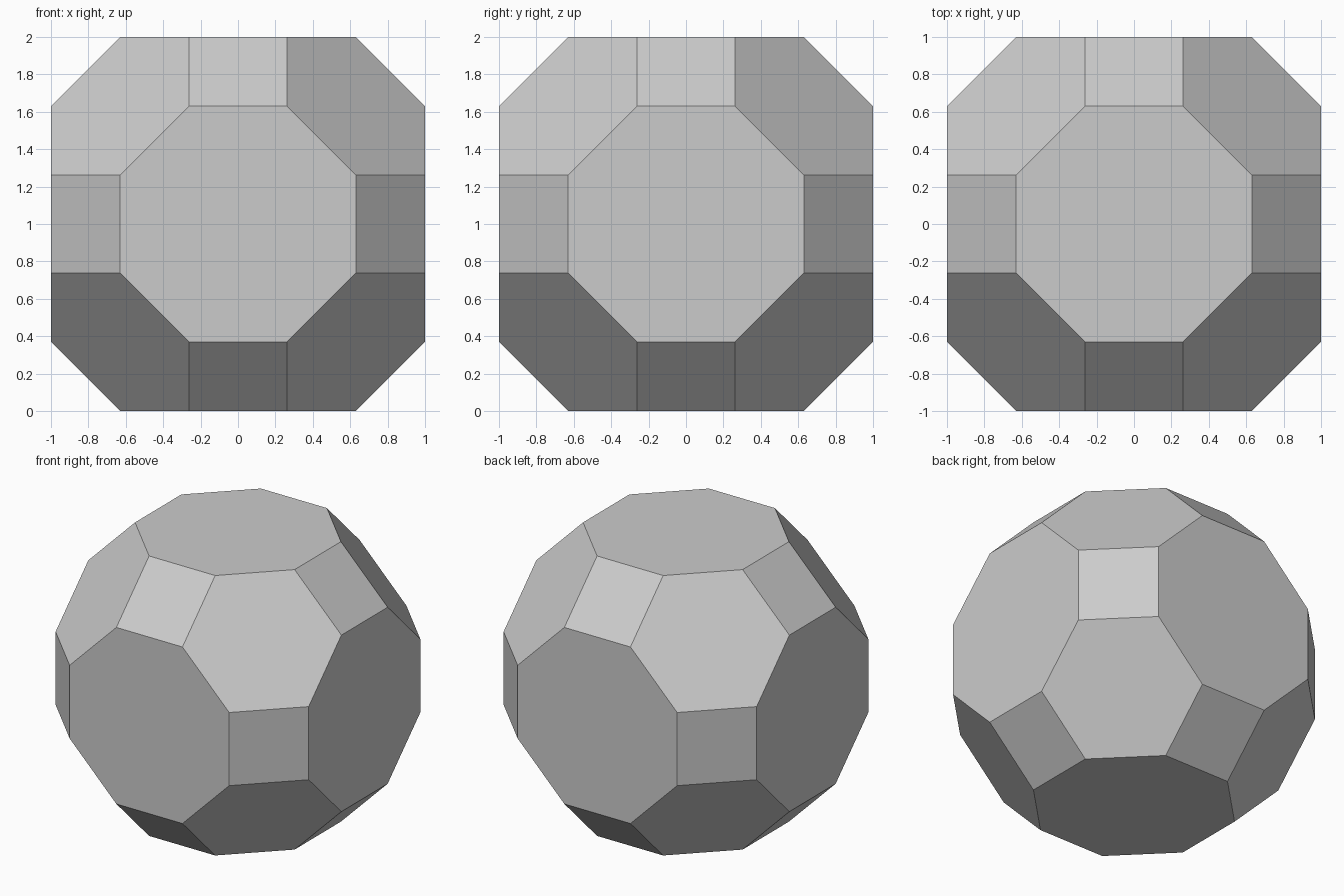
import bpy
import bmesh
import math

if "Cube" in bpy.data.objects:
    bpy.data.objects.remove(bpy.data.objects["Cube"])

# Edge proportions of a truncated cuboctahedron, scaled to a half-width of 1
r2 = math.sqrt(2)
k = 1 / (1 + 2 * r2)
a, b, c = k, (1 + r2) * k, 1.0

# Corners: every ordering and sign of (a, b, c), lifted to stand on the ground
bm = bmesh.new()
orders = [(a, b, c), (a, c, b), (b, a, c), (b, c, a), (c, a, b), (c, b, a)]
signs = (-1, 1)
for x, y, z in orders:
    for sx in signs:
        for sy in signs:
            for sz in signs:
                bm.verts.new((sx * x, sy * y, sz * z + 1))

# Skin the corners and merge coplanar triangles into squares, hexagons, octagons
bmesh.ops.convex_hull(bm, input=bm.verts[:])
bmesh.ops.dissolve_limit(bm, angle_limit=math.radians(1),
                         verts=bm.verts[:], edges=bm.edges[:])
bmesh.ops.recalc_face_normals(bm, faces=bm.faces[:])

mesh = bpy.data.meshes.new("faceted_ball")
bm.to_mesh(mesh)
bm.free()

# Plain grey, flat shaded
grey = bpy.data.materials.new("light_grey")
grey.diffuse_color = (0.6, 0.6, 0.6, 1)
grey.use_nodes = True
grey.node_tree.nodes["Principled BSDF"].inputs["Base Color"].default_value = grey.diffuse_color
mesh.materials.append(grey)

ball = bpy.data.objects.new("faceted_ball", mesh)
bpy.context.collection.objects.link(ball)
